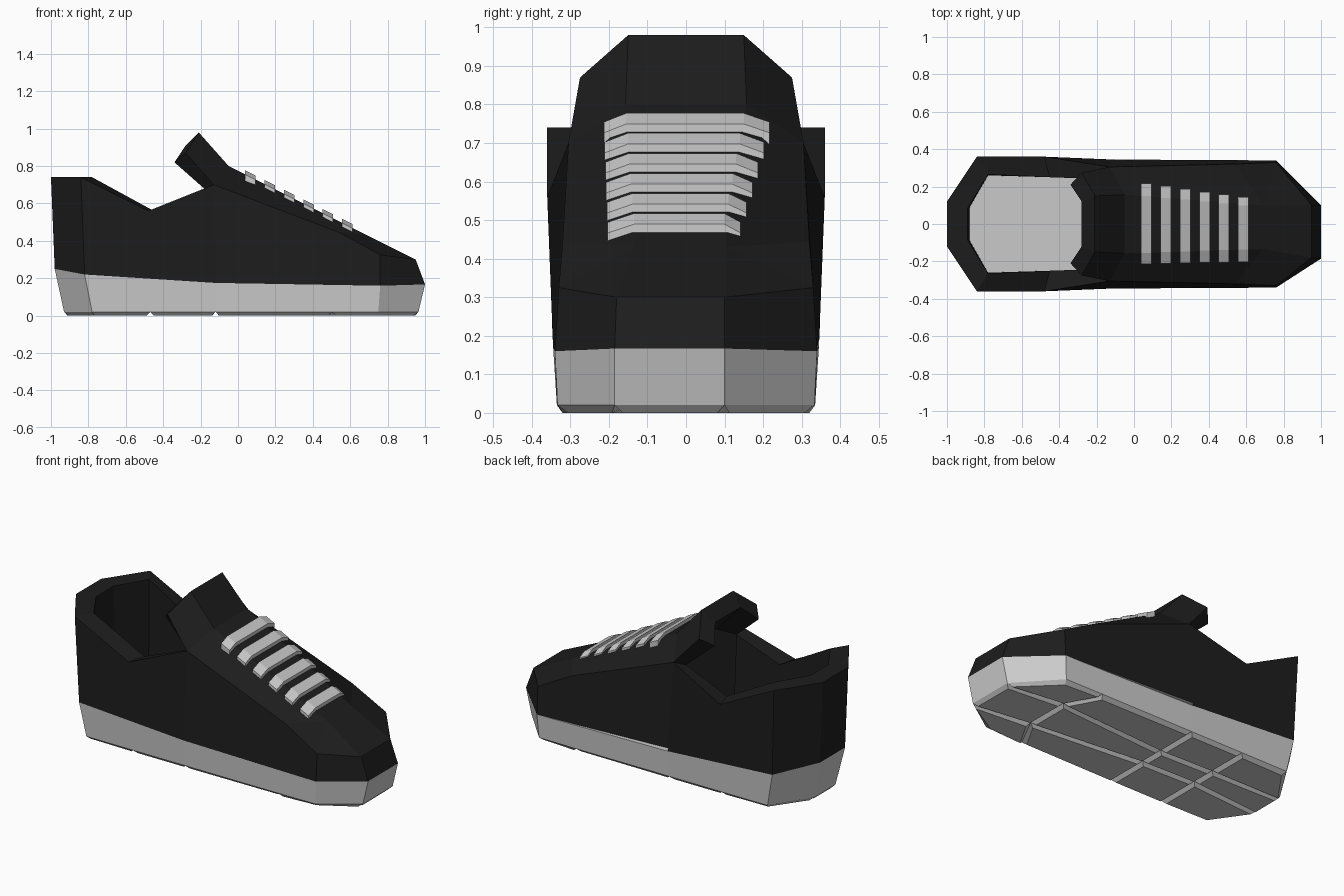
import bpy, bmesh

if "Cube" in bpy.data.objects:
    bpy.data.objects.remove(bpy.data.objects["Cube"])

black = bpy.data.materials.new("black")
black.diffuse_color = (0.012, 0.012, 0.012, 1)
black.use_nodes = True
black.node_tree.nodes["Principled BSDF"].inputs["Base Color"].default_value = black.diffuse_color


class Shell:
    """Two-sided mesh from named half points; y may be a (left, right) pair."""

    def __init__(self, points):
        self.bm = bmesh.new()
        self.v = {}
        for name, (x, y, z) in points.items():
            left, right = y if isinstance(y, tuple) else (y, -y)
            self.v[name, 0] = self.bm.verts.new((x, left, z))
            self.v[name, 1] = self.bm.verts.new((x, right, z))

    def side(self, names):
        for s in (0, 1):
            self.bm.faces.new([self.v[n, s] for n in names.split()])

    def across(self, names):
        n = names.split()
        return self.bm.faces.new([self.v[k, 0] for k in n] + [self.v[k, 1] for k in reversed(n)])

    def finish(self, name, mat=None):
        mesh = bpy.data.meshes.new(name)
        self.bm.to_mesh(mesh)
        self.bm.free()
        if mat:
            mesh.materials.append(mat)
        ob = bpy.data.objects.new(name, mesh)
        bpy.context.collection.objects.link(ob)
        return ob


TOE = (0.10, -0.185)
seam = {  # line where the upper meets the sole
    "heel": (-0.98, 0.12, 0.25), "corner": (-0.82, 0.347, 0.22),
    "mid": (-0.12, 0.345, 0.175), "fore": (0.76, 0.34, 0.16), "toe": (1.0, TOE, 0.167),
}

# Sole: sloped walls, insole on top, bevelled tread pads underneath
sole = Shell({
    **seam,
    "heel_b": (-0.93, 0.10, 0.02), "corner_b": (-0.78, 0.335, 0.02),
    "arch_b": (-0.47, 0.335, 0.02), "mid_b": (-0.12, 0.335, 0.02),
    "ball_b": (0.50, 0.335, 0.02), "fore_b": (0.75, 0.333, 0.02), "toe_b": (0.965, TOE, 0.02),
    "arch_c": (-0.47, (0.09, -0.06), 0.02), "mid_c": (-0.12, (0.08, -0.07), 0.02),
    "ball_c": (0.60, (0.13, -0.14), 0.02),
})
sole.across("heel corner mid fore toe")
sole.across("heel heel_b")
sole.across("toe toe_b")
sole.side("heel corner corner_b heel_b")
sole.side("corner mid mid_b arch_b corner_b")
sole.side("mid fore fore_b ball_b mid_b")
sole.side("fore toe toe_b fore_b")
for pad in ("heel_b corner_b arch_b arch_c", "arch_c arch_b mid_b mid_c",
            "mid_c mid_b ball_b ball_c", "ball_c ball_b fore_b toe_b"):
    sole.side(pad)
for pad in ("heel_b arch_c", "arch_c mid_c", "mid_c ball_c", "ball_c toe_b"):
    sole.across(pad)
bmesh.ops.recalc_face_normals(sole.bm, faces=sole.bm.faces)
pads = [f for f in sole.bm.faces if f.normal.z < -0.99]
bmesh.ops.inset_individual(sole.bm, faces=pads, thickness=0.028, depth=0.02)
sole.finish("sole")

# Upper: heel counter, collar, vamp, toe cap and raised tongue
upper = Shell({
    **seam,
    "heel_t": (-1.0, 0.12, 0.74), "corner_t": (-0.84, 0.36, 0.74),
    "dip_t": (-0.48, 0.36, 0.56), "eye": (-0.13, 0.305, 0.70),
    "heel_i": (-0.89, 0.085, 0.74), "corner_i": (-0.78, 0.265, 0.74),
    "dip_i": (-0.45, 0.25, 0.56), "eye_i": (-0.17, 0.24, 0.67),
    "heel_f": (-0.88, 0.085, 0.21), "corner_f": (-0.78, 0.26, 0.20),
    "dip_f": (-0.45, 0.25, 0.18), "eye_f": (-0.15, 0.24, 0.17),
    "ridge": (-0.05, 0.157, 0.80), "ridge_f": (0.69, (0.10, -0.135), 0.43),
    "edge": (0.54, 0.32, 0.445), "fore_t": (0.76, 0.33, 0.325),
    "toe_t": (0.95, (0.10, -0.18), 0.30),
    "tip": (-0.21, 0.15, 0.98), "wing": (-0.28, 0.275, 0.87),
    "tip_i": (-0.28, 0.12, 0.91), "wing_i": (-0.34, 0.21, 0.82),
    "root_i": (-0.12, 0.12, 0.735),
})
for f in ("heel heel_t", "heel_t heel_i", "heel_i heel_f", "ridge ridge_f", "ridge_f toe_t",
          "toe_t toe", "ridge tip", "tip tip_i", "tip_i root_i"):
    upper.across(f)
for f in ("heel corner corner_t heel_t", "corner mid eye dip_t corner_t",
          "mid fore fore_t edge eye", "fore toe toe_t fore_t",
          "heel_t corner_t corner_i heel_i", "corner_t dip_t dip_i corner_i",
          "dip_t eye eye_i dip_i",
          "heel_i corner_i corner_f heel_f", "corner_i dip_i dip_f corner_f",
          "dip_i eye_i eye_f dip_f",
          "ridge eye edge ridge_f", "ridge_f edge fore_t", "ridge_f fore_t toe_t",
          "ridge eye wing tip", "tip wing wing_i tip_i", "wing eye eye_i wing_i",
          "tip_i wing_i eye_i root_i"):
    upper.side(f)
bmesh.ops.recalc_face_normals(upper.bm, faces=upper.bm.faces)
upper.finish("upper", black)

# Laces: six bent straps lying on the sloped vamp
for i in range(6):
    x, t = 0.065 + 0.104 * i, i / 5
    flat = (0.15 - 0.05 * t, -0.155 + 0.02 * t)
    end = (0.217 - 0.075 * t, -0.213 + 0.01 * t)
    pts = {}
    for tag, dx in (("a", -0.028), ("b", 0.028)):
        z = 0.775 - 0.5 * (x + dx)
        for lvl, h in (("t", 0.021), ("b", -0.012)):
            pts["c" + tag + lvl] = (x + dx, flat, z + h)
            pts["e" + tag + lvl] = (x + dx, end, z + h - 0.023)
    lace = Shell(pts)
    ring = ("at", "bt", "bb", "ab")
    for p, q in zip(ring, ring[1:] + ring[:1]):
        lace.across(f"c{p} c{q}")
        lace.side(f"c{p} c{q} e{q} e{p}")
    lace.side(" ".join("e" + p for p in ring))
    bmesh.ops.recalc_face_normals(lace.bm, faces=lace.bm.faces)
    lace.finish(f"lace_{i + 1}")
